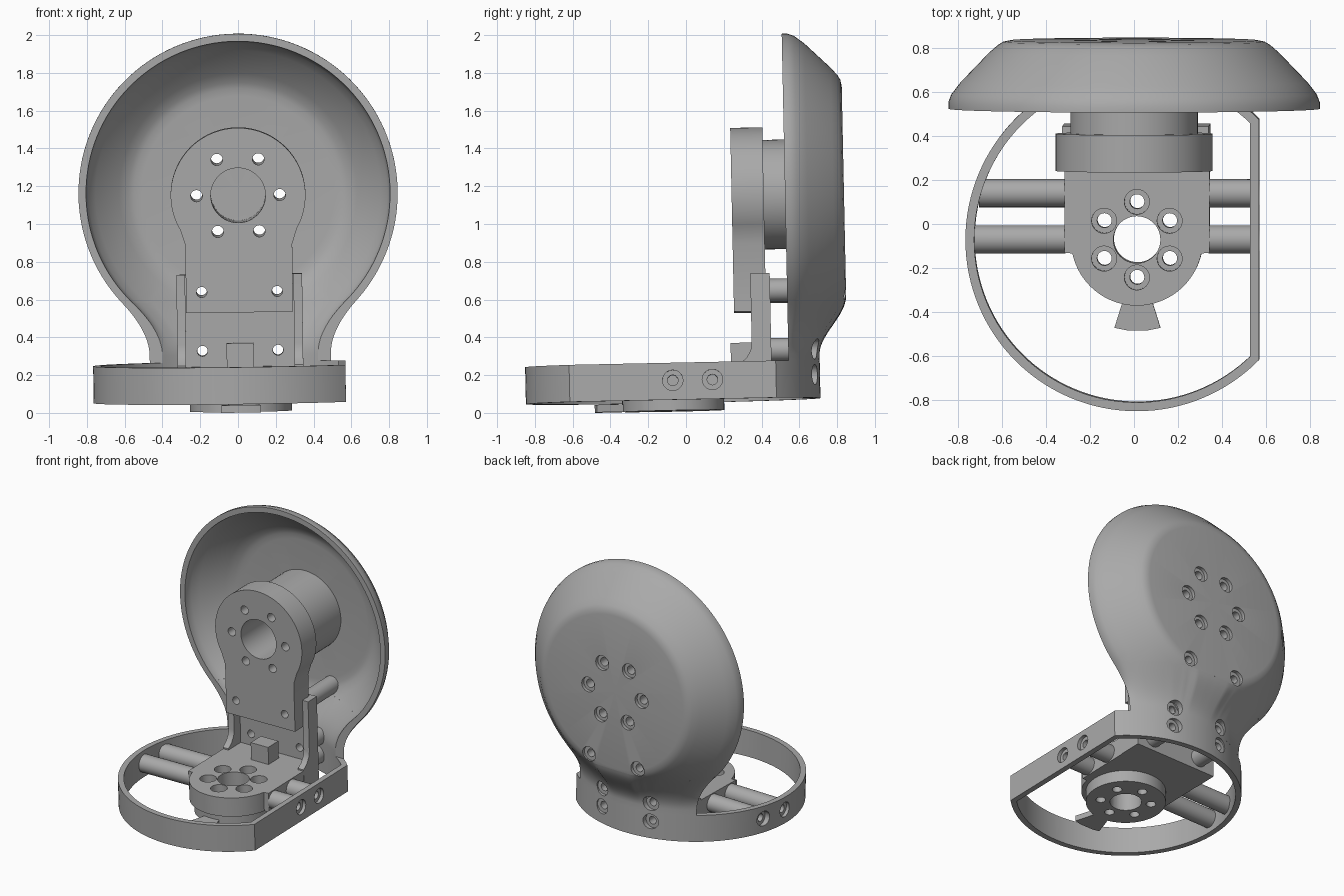
import bpy, bmesh, math
from mathutils import Matrix, Vector

if bpy.data.objects.get("Cube"):
    bpy.data.objects.remove(bpy.data.objects["Cube"])

GREY = (0.40, 0.40, 0.40, 1)
metal = bpy.data.materials.new("plain grey")
metal.use_nodes = True
metal.diffuse_color = GREY
metal.node_tree.nodes["Principled BSDF"].inputs["Base Color"].default_value = GREY
parts = []


def make(name, bm, keep=True):
    bmesh.ops.remove_doubles(bm, verts=bm.verts, dist=1e-5)
    bmesh.ops.recalc_face_normals(bm, faces=bm.faces)
    mesh = bpy.data.meshes.new(name)
    bm.to_mesh(mesh)
    bm.free()
    mesh.materials.append(metal)
    ob = bpy.data.objects.new(name, mesh)
    bpy.context.collection.objects.link(ob)
    ob.hide_render = not keep
    if keep:
        parts.append(ob)
    return ob


def place(u, v, w, axis):
    return {"z": (u, v, w), "y": (u, w, v), "x": (w, u, v)}[axis]


def prism(name, outline, lo, hi, axis, keep=True):
    bm = bmesh.new()
    a, b = [[bm.verts.new(place(u, v, w, axis)) for u, v in outline] for w in (lo, hi)]
    n = len(a)
    bm.faces.new(a)
    bm.faces.new(b)
    for i in range(n):
        j = (i + 1) % n
        bm.faces.new((a[i], a[j], b[j], b[i]))
    return make(name, bm, keep)


def revolve(bm, profile, axis, u=0, v=0, seg=32):
    """Turn a closed (radius, along) loop about an axis through (u, v)."""
    rings = []
    for k in range(seg):
        t = math.tau * k / seg
        rings.append([bm.verts.new(place(u + r * math.cos(t), v + r * math.sin(t), w, axis))
                      for r, w in profile])
    n = len(profile)
    for k in range(seg):
        a, b = rings[k], rings[(k + 1) % seg]
        for i in range(n):
            j = (i + 1) % n
            if profile[i][0] or profile[j][0]:
                bm.faces.new((a[i], a[j], b[j], b[i]))


def rod(bm, r, lo, hi, axis, u, v, seg=32):
    revolve(bm, [(0, lo), (r, lo), (r, hi), (0, hi)], axis, u, v, seg)


def cut(ob, *cutters):
    for c in cutters:
        m = ob.modifiers.new("cut", "BOOLEAN")
        m.operation, m.solver, m.object = "DIFFERENCE", "EXACT", c
    dg = bpy.context.evaluated_depsgraph_get()
    mesh = bpy.data.meshes.new_from_object(ob.evaluated_get(dg))
    ob.modifiers.clear()
    ob.data = mesh


def box(x0, x1, y0, y1):
    return [(x0, y0), (x1, y0), (x1, y1), (x0, y1)]


def arc(r, a0, a1, n, cu=0, cv=0):
    angles = [math.radians(a0 + (a1 - a0) * i / n) for i in range(n + 1)]
    return [(cu + r * math.cos(a), cv + r * math.sin(a)) for a in angles]


# Main dimensions
CY, RING, WALL = -0.07, 0.78, 0.04
BASE_Z, RING_TOP = 0.067, 0.263
DISH_Z, MOTOR_Z = 1.155, 1.15
RIM, SEAM, NECK = 0.545, 0.58, 0.30
OUTER = [(0.845, RIM), (0.845, 0.575), (0.832, 0.61), (0.79, 0.665), (0.66, 0.8),
         (0.62, 0.835), (0.595, 0.85), (0.56, 0.857), (0, 0.857)]
INNER = [(0.805, RIM), (0.803, 0.57), (0.79, 0.6), (0.755, 0.645), (0.63, 0.77),
         (0.58, 0.803), (0.55, 0.813), (0.51, 0.817), (0, 0.817)]


# Base ring with one flat side
def d_shape(r, flat):
    a = math.degrees(math.acos(flat / r))
    return arc(r, a, 360 - a, 96, 0, CY)


ring = prism("base_ring", d_shape(RING, 0.556), BASE_Z, RING_TOP, "z")
hollow = prism("ring_cutter", d_shape(RING - WALL, 0.516), 0, 0.5, "z", False)

# Round dish, trimmed where the neck takes over
bm = bmesh.new()
revolve(bm, OUTER + INNER[::-1], "y", 0, DISH_Z, 128)
bmesh.ops.remove_doubles(bm, verts=bm.verts, dist=1e-5)
bmesh.ops.bisect_plane(bm, geom=bm.verts[:] + bm.edges[:] + bm.faces[:], dist=1e-6,
                       plane_co=(0, 0, SEAM), plane_no=(0, 0, 1), clear_inner=True)
bmesh.ops.edgenet_fill(bm, edges=[e for e in bm.edges if e.is_boundary])
dish = make("dish", bm)


# Neck lofted from the ring arc to the dish section
def resample(pts, n):
    pts = [Vector(p) for p in pts]
    acc = [0]
    for a, b in zip(pts, pts[1:]):
        acc.append(acc[-1] + (b - a).length)
    out, k = [], 0
    for i in range(n + 1):
        d = acc[-1] * i / n
        while k < len(pts) - 2 and acc[k + 1] < d:
            k += 1
        out.append(pts[k].lerp(pts[k + 1], (d - acc[k]) / (acc[k + 1] - acc[k])))
    return out


def dish_section(profile, z, n):
    h, half = DISH_Z - z, []
    for (r0, y0), (r1, y1) in zip(profile, profile[1:]):
        for i in range(20):
            r = r0 + (r1 - r0) * i / 20
            if r > h:
                half.append((math.sqrt(r * r - h * h), y0 + (y1 - y0) * i / 20))
    half.append((0, half[-1][1]))
    return resample(half + [(-x, y) for x, y in half[-2::-1]], n)


def neck_rows(profile, r, n=48, steps=14):
    a = math.degrees(math.asin((RIM - CY) / r))
    low = resample(arc(r, a, 180 - a, 60, 0, CY), n)
    high, above = dish_section(profile, SEAM, n), dish_section(profile, SEAM + 0.01, n)
    rows, dz = [[(p.x, p.y, RING_TOP) for p in low]], SEAM - NECK
    for s in range(steps + 1):
        t = s / steps
        w, e = t * t * (3 - 2 * t), (t ** 3 - t * t) * dz
        pts = [p.lerp(q, w) + (g - q) * (e / 0.01) for p, q, g in zip(low, high, above)]
        rows.append([(p.x, p.y, NECK + t * dz) for p in pts])
    return rows


bm = bmesh.new()
# Each level is a closed loop: outer wall one way, inner wall back
loops = [[bm.verts.new(p) for p in o + i[::-1]] for o, i in
         zip(neck_rows(OUTER, RING), neck_rows(INNER, RING - WALL))]
size = len(loops[0])
for a, b in zip(loops, loops[1:]):
    for i in range(size):
        j = (i + 1) % size
        bm.faces.new((a[i], a[j], b[j], b[i]))
for loop in (loops[0], loops[-1]):
    for i in range(size // 2 - 1):
        bm.faces.new((loop[i], loop[i + 1], loop[-2 - i], loop[-1 - i]))
neck = make("neck", bm)

# Motor boss and upright arm
bm = bmesh.new()
revolve(bm, [(0.145, 0.432), (0.29, 0.432), (0.29, 0.817), (0.145, 0.817)], "y", 0, MOTOR_Z, 64)
boss = make("motor_boss", bm)
arm = prism("upright_arm", [(0.283, 0.53), (0.283, 0.89)] + arc(0.357, -30, 210, 64, 0, MOTOR_Z)
            + [(-0.283, 0.89), (-0.283, 0.53)], 0.262, 0.432, "y")

# Lower bracket: back plate, side flanges, base block, stop block
plate = prism("back_plate", box(-0.33, 0.33, 0.1, 0.73), 0.425, 0.455, "y")
side = [(0.455, 0.1), (0.455, 0.73), (0.352, 0.73), (0.352, 0.36), (0.345, 0.32),
        (0.32, 0.28), (0.28, 0.25), (0.28, 0.1)]
for name, s in (("left_flange", 1), ("right_flange", -1)):
    prism(name, side, s * 0.287, s * 0.333, "x")
base = prism("base_block", [(0.33, 0.425), (-0.33, 0.425), (-0.33, -0.13)]
             + arc(0.3, 192, 348, 48, 0, CY) + [(0.33, -0.13)], 0.1, 0.24, "z")
prism("stop_block", box(-0.072, 0.072, 0.24, 0.368), 0.24, 0.36, "y")

# Lower disc and front tab
bm = bmesh.new()
rod(bm, 0.27, 0.015, 0.1, "z", 0, CY, 64)
disc = make("lower_disc", bm)
prism("front_tab", [(-0.05, -0.3), (0.05, -0.3), (0.105, -0.475), (0.05, -0.486),
                    (-0.05, -0.486), (-0.105, -0.475)], 0.015, 0.055, "z")

# Standoff posts
back_posts = [(s * 0.2, z, end) for s in (-1, 1) for z, end in ((0.64, 0.82), (0.325, 0.65), (0.19, 0.65))]
posts = []
for x, z, end in back_posts:
    bm = bmesh.new()
    rod(bm, 0.062, 0.45, end, "y", x, z)
    posts.append(make("back_post", bm))
for y in (-0.07, 0.14):
    reach = math.sqrt((RING - WALL) ** 2 - (y - CY) ** 2) + 0.01
    for lo, hi in ((-reach, -0.325), (0.325, 0.53)):
        bm = bmesh.new()
        rod(bm, 0.064, lo, hi, "x", y, 0.17)
        posts.append(make("side_post", bm))


# Screw holes: wide recess at the surface, narrow bore behind
def screw(bm, axis, u, v, face, end, depth=0.025, wide=0.054, bore=0.028):
    s = 1 if face > end else -1
    revolve(bm, [(0, face + s * 0.1), (wide, face + s * 0.1), (wide, face - s * depth),
                 (bore, face - s * depth), (bore, end), (0, end)], axis, u, v, 24)


bm = bmesh.new()
for x, z, end in back_posts:
    screw(bm, "y", x, z, 0.857 if z > 0.5 else 0.684, 0.5 if z < 0.25 else 0.2)
for u, v in arc(0.22, 0, 300, 5, 0, MOTOR_Z):
    screw(bm, "y", u, v, 0.857, 0.2, bore=0.031)
back_holes = make("back_hole_cutter", bm, False)

bm = bmesh.new()
for y in (-0.07, 0.14):
    screw(bm, "x", y, 0.17, 0.556, 0.4)
    screw(bm, "x", y, 0.17, -math.sqrt(RING ** 2 - (y - CY) ** 2), -0.45)
side_holes = make("side_hole_cutter", bm, False)

bm = bmesh.new()
rod(bm, 0.107, -0.1, 0.5, "z", 0, CY, 48)
for u, v in arc(0.172, 30, 330, 5, 0, CY):
    screw(bm, "z", u, v, 0.24, -0.1, 0.08, 0.057, 0.033)
base_holes = make("base_hole_cutter", bm, False)

bm = bmesh.new()
rod(bm, 0.145, 0, 0.6, "y", 0, MOTOR_Z, 48)
motor_hole = make("motor_hole_cutter", bm, False)

cut(ring, hollow, back_holes, side_holes)
cut(arm, motor_hole, back_holes)
for ob in [dish, neck, boss, plate] + [p for p in posts if p.name.startswith("back")]:
    cut(ob, back_holes)
for ob in [p for p in posts if p.name.startswith("side")]:
    cut(ob, side_holes)
for ob in (base, disc):
    cut(ob, base_holes)
for c in (hollow, back_holes, side_holes, base_holes, motor_hole):
    bpy.data.objects.remove(c)

# Slight overall lean, then rest on the ground
lean = (Matrix.Translation((0.014, 0, 0.17)) @ Matrix.Rotation(math.radians(1.2), 4, "X")
        @ Matrix.Rotation(math.radians(-0.8), 4, "Y") @ Matrix.Translation((0, 0, -0.17)))
for ob in parts:
    ob.data.transform(lean)
lowest = min(v.co.z for ob in parts for v in ob.data.vertices)
for ob in parts:
    ob.data.transform(Matrix.Translation((0, 0, -lowest)))
    ob.select_set(True)
bpy.context.view_layer.objects.active = parts[0]
bpy.ops.object.shade_smooth_by_angle(angle=math.radians(30))
